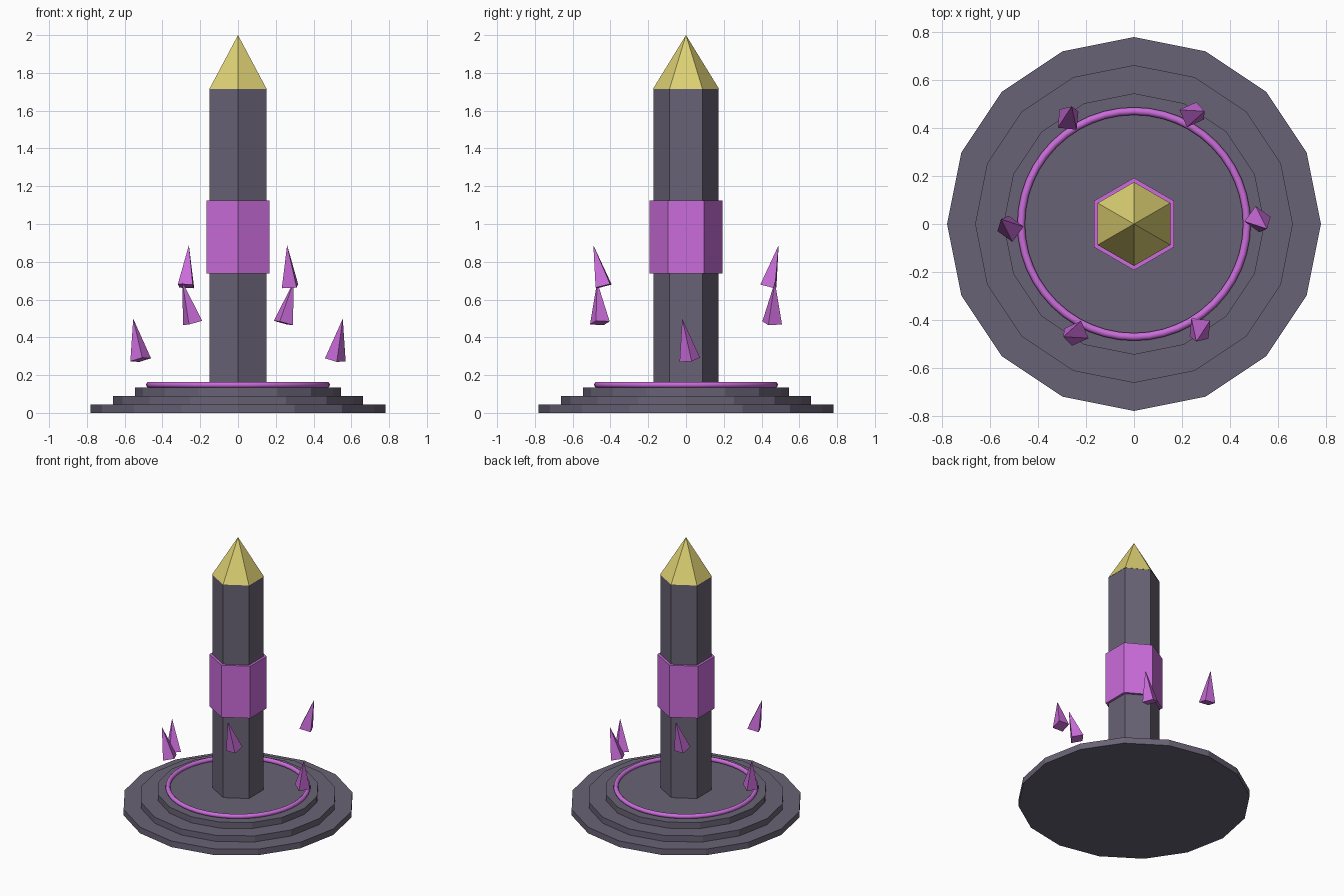
import bpy
from math import radians, cos, sin
from mathutils import Euler, Matrix, Vector

cube = bpy.data.objects.get("Cube")
if cube:
    bpy.data.objects.remove(cube, do_unlink=True)


def make_material(name, rgb):
    mat = bpy.data.materials.new(name)
    mat.use_nodes = True
    colour = (*rgb, 1.0)
    mat.diffuse_color = colour
    mat.node_tree.nodes["Principled BSDF"].inputs["Base Color"].default_value = colour
    return mat


stone = make_material("grey_stone", (0.14, 0.123, 0.178))
purple = make_material("glowing_purple", (0.59, 0.15, 0.70))
gold = make_material("pale_gold", (0.72, 0.63, 0.17))


def prism(name, sides, r_low, r_high, z_low, z_high, mat, turn=0.0):
    """Upright prism or cone between two heights, flat shaded."""
    bpy.ops.mesh.primitive_cone_add(
        vertices=sides, radius1=r_low, radius2=r_high,
        depth=z_high - z_low, location=(0, 0, (z_low + z_high) / 2))
    obj = bpy.context.object
    obj.name = name
    obj.data.transform(Matrix.Rotation(turn, 4, "Z"))
    obj.data.materials.append(mat)
    return obj


# Stepped round base
step = 0.045
for i, radius in enumerate((0.78, 0.663, 0.545)):
    prism(f"base_step_{i + 1}", 16, radius, radius, i * step, (i + 1) * step, stone)

# Ring lying on the top step
bpy.ops.mesh.primitive_torus_add(
    major_segments=48, minor_segments=10, major_radius=0.471,
    minor_radius=0.016, location=(0, 0, 0.149))
ring = bpy.context.object
ring.name = "base_ring"
ring.data.materials.append(purple)
bpy.ops.object.shade_smooth()

# Six-sided pillar with its band and pointed cap
prism("pillar", 6, 0.173, 0.173, 0.135, 1.715, stone)
prism("pillar_band", 6, 0.193, 0.193, 0.738, 1.124, purple)
prism("pillar_cap", 6, 0.175, 0.0, 1.715, 2.0, gold)

# Floating shards around the pillar, tilted outward and rising in threes
for i in range(6):
    angle = radians(60 * i)
    shard = prism(f"shard_{i + 1}", 4, 0.056, 0.0, 0.0, 0.225, purple, radians(10))
    shard.rotation_euler = Euler((0.18, 0.18, angle))
    shard.location = Vector((0.535 * cos(angle), 0.535 * sin(angle),
                             0.39 + 0.195 * (i % 3)))
